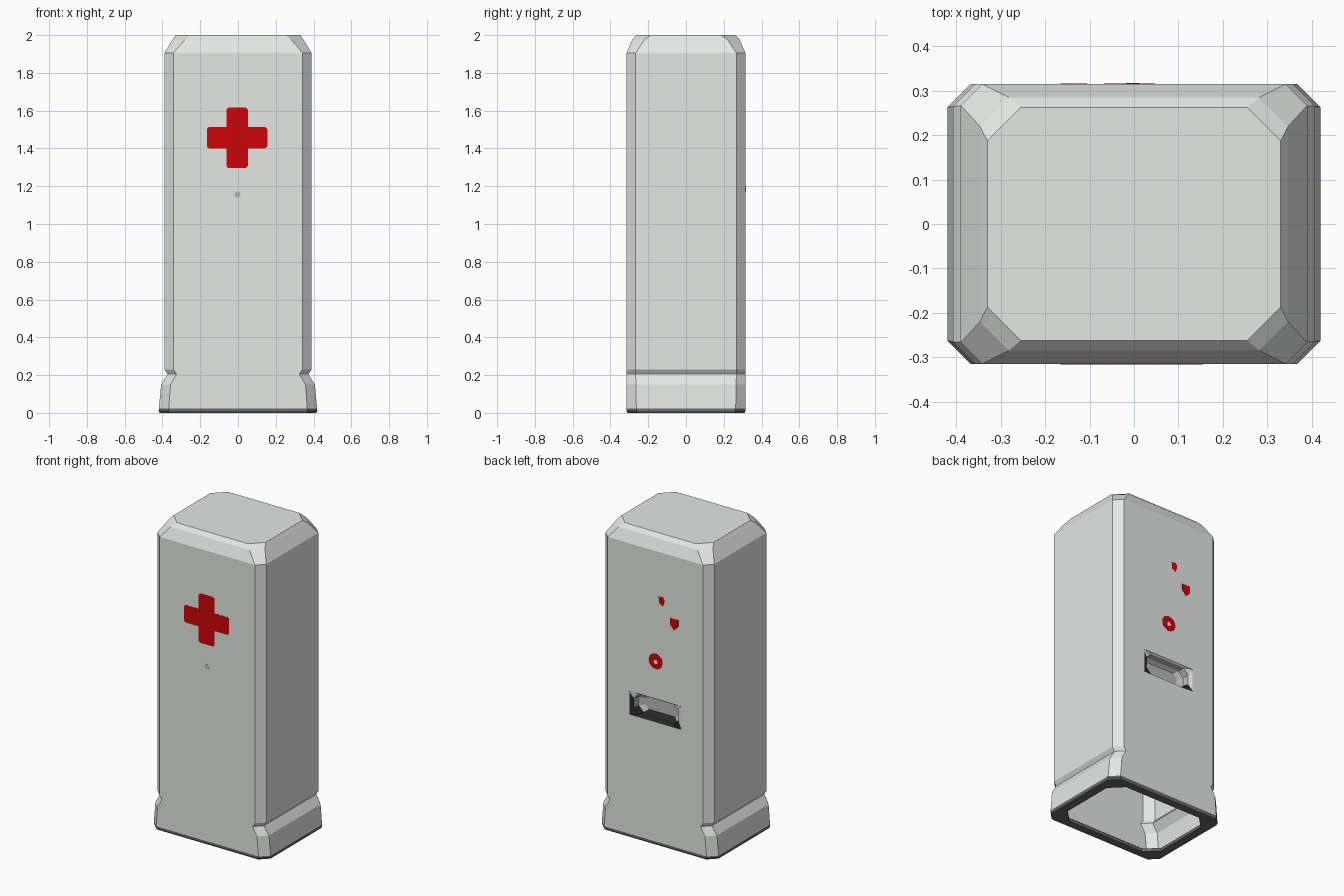
import bpy, bmesh, math

if "Cube" in bpy.data.objects:
    bpy.data.objects.remove(bpy.data.objects["Cube"])


def material(name, rgb):
    m = bpy.data.materials.new(name)
    m.diffuse_color = (*rgb, 1)
    m.use_nodes = True
    m.node_tree.nodes["Principled BSDF"].inputs["Base Color"].default_value = m.diffuse_color
    return m


GREY = material("light grey", (0.78, 0.80, 0.785))
RED = material("red", (0.62, 0.001, 0.002))
DARK = material("dark grey", (0.14, 0.14, 0.14))
BLACK = material("near black", (0.02, 0.02, 0.02))
MID = material("mid grey", (0.48, 0.48, 0.48))


def finish(bm, name, mats):
    bmesh.ops.recalc_face_normals(bm, faces=bm.faces[:])
    me = bpy.data.meshes.new(name)
    bm.to_mesh(me)
    bm.free()
    ob = bpy.data.objects.new(name, me)
    bpy.context.collection.objects.link(ob)
    for m in mats:
        me.materials.append(m)
    return ob


def octagon(hx, hz, c):
    """Rectangle with cut corners."""
    return [(hx - c, -hz), (hx, c - hz), (hx, hz - c), (hx - c, hz),
            (c - hx, hz), (-hx, hz - c), (-hx, c - hz), (c - hx, -hz)]


def loft(bm, rings, caps):
    loops = [[bm.verts.new(p) for p in r] for r in rings]
    n = len(loops[0])
    for a, b in zip(loops, loops[1:]):
        for i in range(n):
            bm.faces.new((a[i], a[(i + 1) % n], b[(i + 1) % n], b[i]))
    for k in caps:
        bm.faces.new(loops[k])


# Cabinet: one hollow shell, outside from the roof down, then inside back up
sections = [  # z, half width, half depth, corner cut
    (2.0, 0.33, 0.262, 0.075), (1.975, 0.347, 0.285, 0.065),
    (1.905, 0.39, 0.315, 0.048), (0.23, 0.39, 0.315, 0.048),
    (0.205, 0.373, 0.315, 0.048), (0.15, 0.407, 0.315, 0.05),
    (0.022, 0.419, 0.315, 0.052), (0.01, 0.42, 0.315, 0.052),
    (0.0, 0.415, 0.31, 0.052),
    (0.0, 0.36, 0.26, 0.08), (0.02, 0.36, 0.26, 0.08),
    (0.04, 0.385, 0.285, 0.05), (0.15, 0.375, 0.285, 0.05),
    (0.205, 0.34, 0.285, 0.05), (0.23, 0.36, 0.285, 0.05),
    (1.9, 0.36, 0.285, 0.05)]
bm = bmesh.new()
loft(bm, [[(x, y, z) for x, y in octagon(hx, hy, c)] for z, hx, hy, c in sections], (0, -1))
for f in bm.faces:
    f.material_index = int(f.calc_center_median().z < 0.025)
cabinet = finish(bm, "cabinet", [GREY, DARK])

# Slot opening through the back wall
SLOT_Z = 0.872
bm = bmesh.new()
bmesh.ops.create_cube(bm, size=1)
for v in bm.verts:
    v.co = (v.co.x * 0.37, v.co.y * 0.1 + 0.31, v.co.z * 0.15 + SLOT_Z)
cutter = finish(bm, "slot_cutter", [GREY])
cutter.hide_render = True
mod = cabinet.modifiers.new("slot", 'BOOLEAN')
mod.operation = 'DIFFERENCE'
mod.solver = 'EXACT'
mod.object = cutter
bpy.context.view_layer.objects.active = cabinet
bpy.ops.object.modifier_apply(modifier="slot")
bpy.data.objects.remove(cutter)

# Scoop tray set inside the slot: narrow frame, then a rounded pocket
tray = [(0.314, 0.185, 0.075, 0.008), (0.305, 0.16, 0.068, 0.035),
        (0.265, 0.155, 0.062, 0.035), (0.245, 0.12, 0.045, 0.025)]
bm = bmesh.new()
loft(bm, [[(x, y, z + SLOT_Z) for x, z in octagon(hx, hz, c)] for y, hx, hz, c in tray], (-1,))
for f in bm.faces:
    p = f.calc_center_median()
    floor = p.z < SLOT_Z - 0.045
    side = p.x > 0.165 and p.y > 0.3
    f.material_index = 1 if floor or side else (2 if p.y < 0.3 else 0)
slot_tray = finish(bm, "slot_tray", [GREY, BLACK, MID])


def plate(name, outline, y, out, mat, thick=0.001):
    """Thin painted plate on the front (out=-1) or back (out=1)."""
    bm = bmesh.new()
    f = bm.faces.new([bm.verts.new((x, y, z)) for x, z in outline])
    r = bmesh.ops.extrude_face_region(bm, geom=[f])
    for v in r["geom"]:
        if isinstance(v, bmesh.types.BMVert):
            v.co.y += out * thick
    return finish(bm, name, [mat])


def disc(x, z, r, n=14):
    return [(x + r * math.cos(2 * math.pi * i / n), z + r * math.sin(2 * math.pi * i / n))
            for i in range(n)]


# Front cross with slightly clipped arm tips
L, W, C = 0.16, 0.057, 0.01
arm = [(W, -W), (L - C, -W), (L, C - W), (L, W - C), (L - C, W)]
cross = []
for k in range(4):
    c, s = round(math.cos(k * math.pi / 2)), round(math.sin(k * math.pi / 2))
    cross += [(c * a - s * b - 0.005, s * a + c * b + 1.457) for a, b in arm]
plate("front_cross", cross, -0.315, -1, RED)
plate("front_keyhole", disc(-0.003, 1.155, 0.017, 8), -0.315, -1, MID)

# Back markings: ring with grey centre, and two small paint spots
plate("back_ring", disc(-0.003, 1.19, 0.05), 0.315, 1, RED)
plate("back_ring_centre", disc(-0.003, 1.187, 0.015, 8), 0.315, 1, GREY, 0.002)
plate("paint_spot_low", [(-0.165, 1.5), (-0.105, 1.5), (-0.105, 1.46), (-0.135, 1.425), (-0.165, 1.455)],
      0.315, 1, RED)
plate("paint_spot_high", [(-0.068, 1.6), (-0.055, 1.62), (-0.025, 1.615), (-0.028, 1.575), (-0.055, 1.56)],
      0.315, 1, RED)
